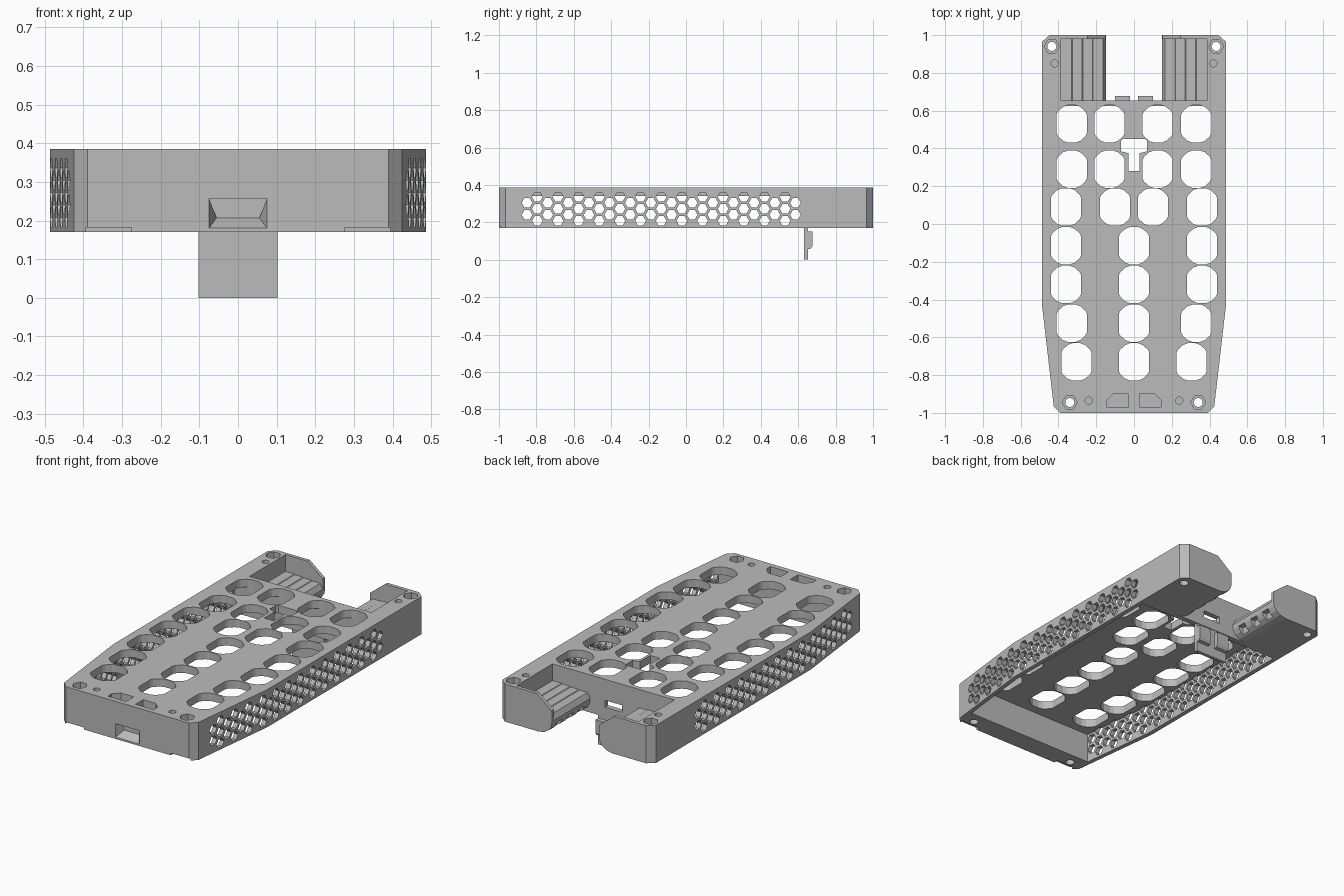
import bpy, bmesh, math
from mathutils import Vector

cube = bpy.data.objects.get("Cube")
if cube:
    bpy.data.objects.remove(cube, do_unlink=True)

grey = bpy.data.materials.new("plain_grey")
grey.use_nodes = True
grey.diffuse_color = (0.5, 0.5, 0.5, 1)
grey.node_tree.nodes["Principled BSDF"].inputs["Base Color"].default_value = (0.5, 0.5, 0.5, 1)

Z0, Z1 = 0.17, 0.385      # underside and top of the housing
PLATE = 0.34              # underside of the top plate
SIDES = (-1, 1)


def place(axis, a, b, h):
    """Profile point (a, b) at position h along the axis."""
    return {"x": (h, a, b), "y": (a, h, b), "z": (a, b, h)}[axis]


def prism(bm, pts, axis, lo, hi):
    rings = [[bm.verts.new(place(axis, a, b, h)) for a, b in pts] for h in (lo, hi)]
    bm.faces.new(rings[0])
    bm.faces.new(rings[1])
    n = len(pts)
    for i in range(n):
        j = (i + 1) % n
        bm.faces.new((rings[0][i], rings[0][j], rings[1][j], rings[1][i]))


def rect(a0, a1, b0, b1):
    return [(a0, b0), (a1, b0), (a1, b1), (a0, b1)]


def ngon(a, b, r, n):
    return [(a + r * math.cos(math.tau * i / n), b + r * math.sin(math.tau * i / n)) for i in range(n)]


def flip(pts, s):
    return [(s * a, b) for a, b in pts]


def mirrored(half):
    """Close a right-hand outline with its mirror image."""
    return half + [(-a, b) for a, b in reversed(half)]


def make(name, prisms):
    bm = bmesh.new()
    for p in prisms:
        prism(bm, *p)
    bmesh.ops.recalc_face_normals(bm, faces=bm.faces)
    mesh = bpy.data.meshes.new(name)
    bm.to_mesh(mesh)
    bm.free()
    ob = bpy.data.objects.new(name, mesh)
    mesh.materials.append(grey)
    bpy.context.collection.objects.link(ob)
    return ob


def cut(target, prisms):
    """Subtract the prisms and drop the cutter."""
    cutter = make("cutter", prisms)
    cutter.hide_render = True
    mod = target.modifiers.new("cut", "BOOLEAN")
    mod.operation = "DIFFERENCE"
    mod.solver = "EXACT"
    mod.object = cutter
    bpy.context.view_layer.update()
    deps = bpy.context.evaluated_depsgraph_get()
    mesh = bpy.data.meshes.new_from_object(target.evaluated_get(deps))
    target.modifiers.clear()
    target.data = mesh
    bpy.data.objects.remove(cutter, do_unlink=True)


# Housing: tapered outline with chamfered corners, hollow from below
outer = [(0.39, -1), (0.425, -0.965), (0.487, -0.43), (0.487, 0.965), (0.447, 1)]
inner = [(0.41, -0.88), (0.461, -0.43), (0.461, 0.625)]
housing = make("housing", [(mirrored(outer), "z", Z0, Z1)])
cut(housing, [(mirrored(inner), "z", 0.1, PLATE)])

# Gap between the two rear pods, with rounded noses
nose = [(0.26, 0.397), (0.245, Z1), (0.15, 0.31), (0.148, 0.25), (0.153, 0.22),
        (0.168, 0.195), (0.195, 0.178), (0.23, Z0), (0.23, 0.1)]
cut(housing, [(mirrored(nose), "y", 0.655, 1.1)])

# Open trays in the pods, floors made of shallow slats
tray = [(0.1, 0.45), (0.386, 0.45), (0.386, 0.289)]
for i in range(3):
    x = 0.33 - i * 0.055
    tray += [(x, 0.289 - 0.003 * i), (x - 0.004, 0.286 - 0.003 * i)]
tray += [(0.165, 0.28), (0.148, 0.25), (0.1, 0.25)]
cut(housing, [(flip(tray, s), "y", 0.655, 0.98) for s in SIDES])

# Grip notches under the noses
cut(housing, [(flip(rect(0.1, 0.185, 0.12, 0.225), s), "y", y, y + 0.05)
              for s in SIDES for y in (0.7, 0.8, 0.9)])

# Large rounded openings in the top plate
quarter = [(0.08, 0.05), (0.072, 0.066), (0.045, 0.09), (0.02, 0.099)]
ring = quarter + [(-a, b) for a, b in reversed(quarter)]
ring += [(-a, -b) for a, b in ring]
rows = [(0.53, (-0.33, -0.13, 0.125, 0.33)), (0.29, (-0.33, -0.13, 0.125, 0.33)),
        (0.09, (-0.36, -0.1, 0.1, 0.36)), (-0.115, (-0.36, 0, 0.36)),
        (-0.32, (-0.36, 0, 0.36)), (-0.525, (-0.33, 0, 0.33)), (-0.73, (-0.305, 0, 0.305))]
cut(housing, [([(x + a, y + b) for a, b in ring], "z", 0.3, 0.45) for y, xs in rows for x in xs])

# Keyhole slot
key = [(0.03, 0.28), (0.03, 0.375), (0.07, 0.385), (0.07, 0.44), (0.06, 0.45)]
cut(housing, [(mirrored(key), "z", 0.3, 0.45)])

# Honeycomb vents in the side walls
vents = []
for col in range(27):
    y = -0.85 + col * 0.0552
    wall = 0.487 + min(0, y + 0.43) * 0.116
    levels = (0.304, 0.24) if col % 2 == 0 else (0.336, 0.272, 0.208)
    for s in SIDES:
        for z in levels:
            vents.append((ngon(y, z, 0.0285, 6), "x", s * (wall - 0.036), s * 0.6))
cut(housing, vents)

# Corner screw holes with hexagonal nut pockets, and small pin holes
screws = [(s * x, y) for s in SIDES for x, y in ((0.435, 0.94), (0.34, -0.945))]
pins = [(s * x, y) for s in SIDES for x, y in ((0.42, 0.85), (0.24, -0.935))]
cut(housing, [(ngon(x, y, 0.04, 6), "z", 0.335, 0.45) for x, y in screws]
    + [(ngon(x, y, 0.019, 16), "z", 0.32, 0.45) for x, y in pins])
cut(housing, [(ngon(x, y, 0.024, 16), "z", 0.1, 0.45) for x, y in screws])

# Strap slots on top of the front block
slot = [(0.03, -0.97), (0.145, -0.97), (0.145, -0.935), (0.11, -0.9), (0.03, -0.9)]
cut(housing, [(flip(slot, s), "z", 0.29, 0.45) for s in SIDES])

# Recess in the front face with sloping floor and ends
recess = make("cutter_recess", [(rect(-0.075, 0.075, 0.18, 0.257), "y", -1, -0.95)])
recess.hide_render = True
for v in recess.data.vertices:
    if v.co.y > -0.97:
        if v.co.z < 0.2:
            v.co.z = 0.207
            v.co.x *= 0.74
recess_mesh = recess.data
bpy.data.objects.remove(recess, do_unlink=True)
front_cut = bpy.data.objects.new("recess_cutter", recess_mesh)
bpy.context.collection.objects.link(front_cut)
front_cut.location.y = -0.0005
front_cut.hide_render = True
mod = housing.modifiers.new("recess", "BOOLEAN")
mod.solver = "EXACT"
mod.object = front_cut
bpy.context.view_layer.update()
deps = bpy.context.evaluated_depsgraph_get()
final = bpy.data.meshes.new_from_object(housing.evaluated_get(deps))
housing.modifiers.clear()
housing.data = final
bpy.data.objects.remove(front_cut, do_unlink=True)

# Foot steps under the front edge and the window in the rear wall
cut(housing, [(rect(s * 0.275, s * 0.395, 0.1, 0.182), "y", -1.1, -0.975) for s in SIDES])
cut(housing, [(rect(-0.055, 0.055, 0.225, 0.265), "y", 0.6, 0.7)])

# Hanging latch tab with two hooks
make("latch_tab", [(rect(-0.102, 0.102, 0, Z0 + 0.002), "y", 0.632, 0.652)])
hook = [(0.65, 0.055), (0.668, 0.06), (0.677, 0.075), (0.677, 0.15), (0.65, 0.15)]
for s, label in zip(SIDES, ("right", "left")):
    make("latch_hook_" + label, [(hook, "x", s * 0.022, s * 0.1)])
